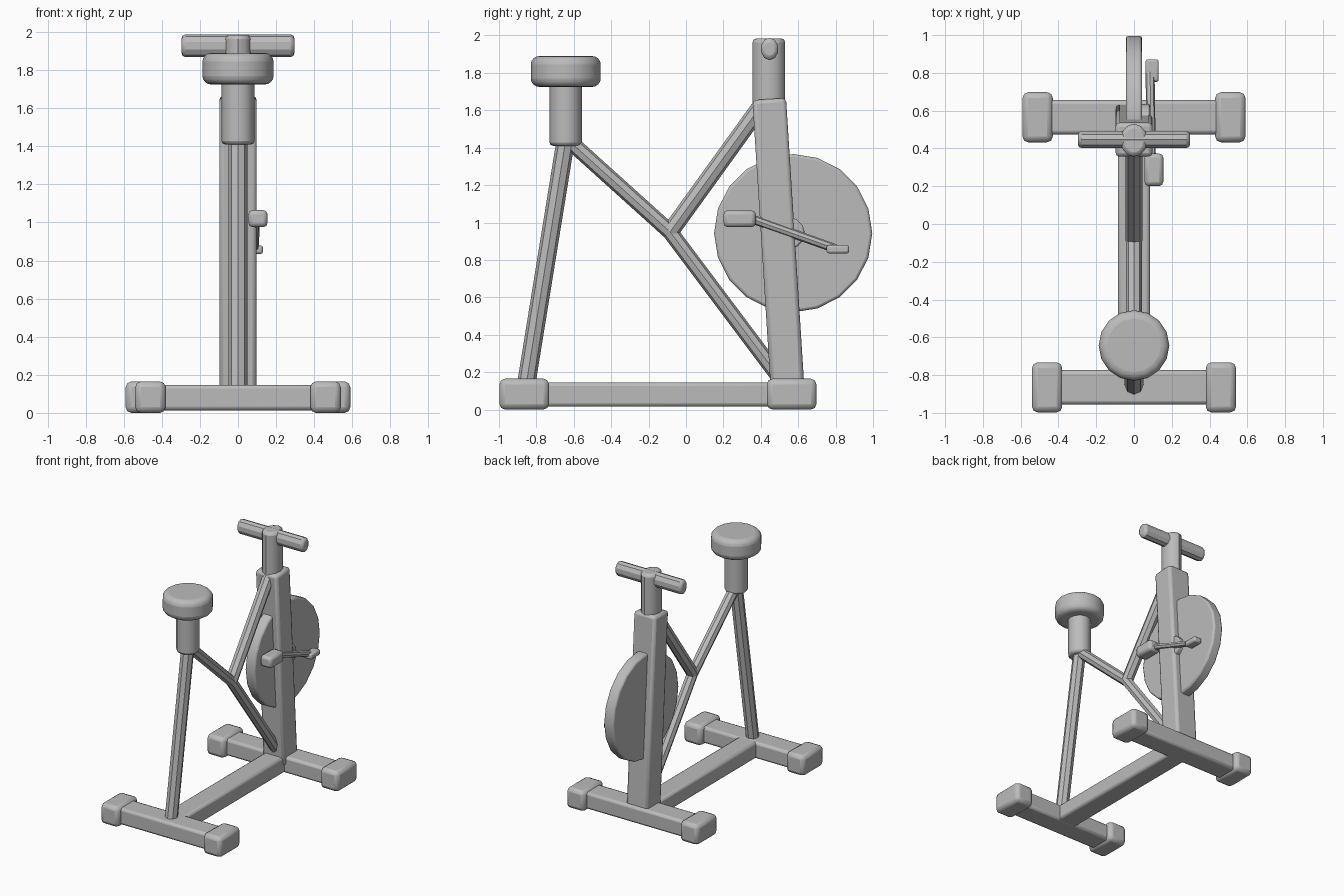
import bpy, math
from mathutils import Vector

if "Cube" in bpy.data.objects:
    bpy.data.objects.remove(bpy.data.objects["Cube"])

grey = bpy.data.materials.new("plain_grey")
grey.use_nodes = True
colour = (0.5, 0.5, 0.5, 1)
grey.diffuse_color = colour
grey.node_tree.nodes["Principled BSDF"].inputs["Base Color"].default_value = colour


def finish(name, bevel, segments=2):
    """Name, colour, bevel and shade the active object."""
    ob = bpy.context.object
    ob.name = name
    ob.data.materials.append(grey)
    bpy.ops.object.transform_apply(location=False, rotation=False, scale=True)
    if bevel:
        mod = ob.modifiers.new("soft_edges", "BEVEL")
        mod.width = bevel
        mod.segments = segments
        mod.limit_method = "ANGLE"
        mod.angle_limit = math.radians(50)
    bpy.ops.object.shade_smooth_by_angle(angle=math.radians(35))
    return ob


def box(name, centre, size, bevel=0.02, tilt=0, segments=2):
    bpy.ops.mesh.primitive_cube_add(size=1, location=centre, rotation=(tilt, 0, 0))
    bpy.context.object.scale = size
    return finish(name, bevel, segments)


def tube(name, start, end, radius, sides=8, bevel=0, squash=(1, 1), segments=2):
    a, b = Vector(start), Vector(end)
    turn = (b - a).to_track_quat("Z", "Y").to_euler()
    bpy.ops.mesh.primitive_cylinder_add(vertices=sides, radius=radius, depth=(b - a).length,
                                        location=(a + b) / 2, rotation=turn)
    bpy.context.object.scale = (squash[0], squash[1], 1)
    return finish(name, bevel, segments)


# Floor frame: two cross bars with end caps and a long beam
for name, y, half in (("front", -0.865, 0.46), ("rear", 0.565, 0.51)):
    box(name + "_cross_bar", (0, y, 0.08), (half * 2, 0.182, 0.134))
    for side, sign in (("left", 1), ("right", -1)):
        box(f"{name}_{side}_foot", (sign * half, y, 0.0825), (0.16, 0.265, 0.165), 0.03)
box("floor_beam", (0, -0.15, 0.08), (0.17, 1.43, 0.13))

# Main post, leaning slightly toward the seat
low, high = Vector((0, 0.545, 0.08)), Vector((0, 0.445, 1.66))
lean = math.atan2(low.y - high.y, high.z - low.z)
box("main_post", (low + high) / 2, (0.196, 0.18, (high - low).length), 0.022, lean)

# Frame tubes
joint = (0, -0.085, 0.95)
tube("seat_support", (0, -0.86, 0.1), (0, -0.64, 1.46), 0.049)
tube("seat_brace", (0, -0.64, 1.45), joint, 0.042)
tube("lower_brace", joint, (0, 0.53, 0.13), 0.042)
tube("upper_brace", joint, (0, 0.42, 1.65), 0.046)

# Seat and its sleeve
tube("seat_sleeve", (0, -0.643, 1.41), (0, -0.643, 1.76), 0.087, 12, 0.018)
tube("seat", (0, -0.643, 1.725), (0, -0.643, 1.89), 0.187, 16, 0.045, segments=4)

# Handlebar stem and grip
tube("handlebar_stem", (0, 0.443, 1.6), (0, 0.443, 1.985), 0.09, 12, 0.022, (0.8, 0.97))
handlebar = tube("handlebar", (-0.297, 0.447, 1.928), (0.297, 0.447, 1.928), 0.05, 10, 0.02)
handlebar.scale = (0.95, 1.2, 1)

# Flywheel and hub
tube("flywheel", (-0.043, 0.573, 0.943), (0.043, 0.573, 0.943), 0.423, 20, 0.014)
tube("hub", (0, 0.55, 0.943), (0.085, 0.55, 0.943), 0.085, 12, 0.01)

# Crank arm with its two pedals
tube("crank_arm", (0.092, 0.32, 1.03), (0.085, 0.8, 0.86), 0.024)
box("near_pedal", (0.105, 0.287, 1.02), (0.1, 0.172, 0.09), 0.022)
box("far_pedal", (0.096, 0.812, 0.857), (0.07, 0.12, 0.045), 0.012)
